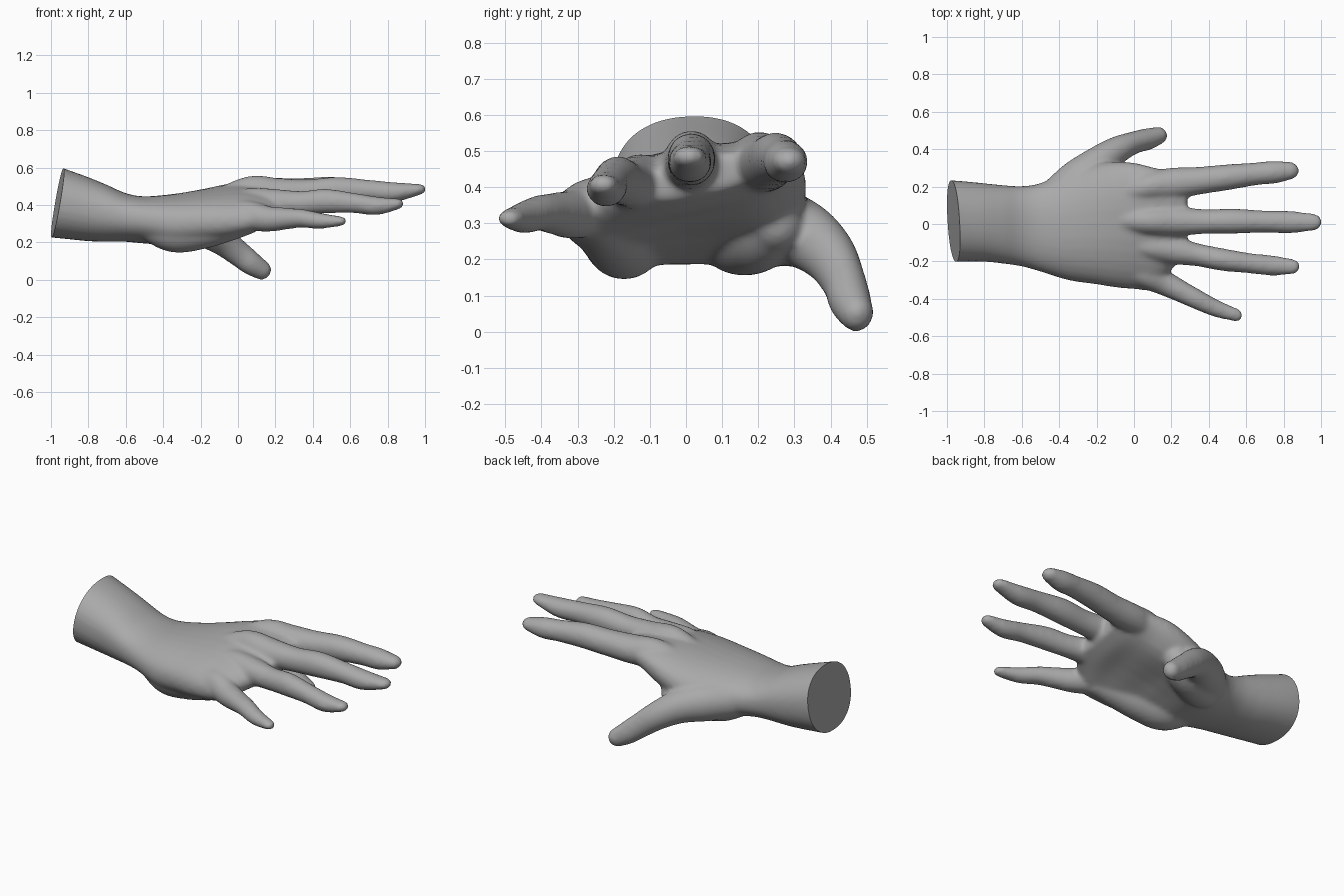
import bpy, bmesh, math
from mathutils import Vector

if "Cube" in bpy.data.objects:
    bpy.data.objects.remove(bpy.data.objects["Cube"])

SEG = 32


def spline(keys, steps=6):
    """Catmull-Rom interpolation through tuples of numbers."""
    pts = [Vector(k) for k in keys]
    out = []
    for i in range(len(pts) - 1):
        a, b, c, d = pts[max(i - 1, 0)], pts[i], pts[i + 1], pts[min(i + 2, len(pts) - 1)]
        for s in range(steps):
            t = s / steps
            out.append(0.5 * (2 * b + (c - a) * t + (2 * a - 5 * b + 4 * c - d) * t ** 2
                              + (3 * b - a - 3 * c + d) * t ** 3))
    return out + [pts[-1]]


def loft(bm, rings):
    """Closed skin over a list of rings of points."""
    vs = [[bm.verts.new(p) for p in r] for r in rings]
    for a, b in zip(vs, vs[1:]):
        for i in range(SEG):
            j = (i + 1) % SEG
            bm.faces.new((a[i], a[j], b[j], b[i]))
    bm.faces.new(vs[0][::-1])
    bm.faces.new(vs[-1])


def digit(bm, keys):
    """Tapered tube with a rounded tip; keys are x, y, z, half width, half height."""
    path = spline(keys)
    rings = []
    for i, p in enumerate(path):
        c = Vector(p[:3])
        d = (Vector(path[min(i + 1, len(path) - 1)][:3]) - Vector(path[max(i - 1, 0)][:3])).normalized()
        side = d.cross(Vector((0, 0, 1))).normalized()
        up = side.cross(d)
        caps = [0] if i < len(path) - 1 else [0, 20, 40, 60, 75, 85]
        for deg in caps:
            f = math.radians(deg)
            rings.append([c + d * p[3] * math.sin(f)
                          + (side * p[3] * math.cos(a) + up * p[4] * math.sin(a)) * math.cos(f)
                          for a in (2 * math.pi * k / SEG for k in range(SEG))])
    loft(bm, rings)


def palm(bm, keys):
    """Wrist and palm; keys are x, y centre, z centre, half width, half height, slope, hollow."""
    rings = []
    for x, yc, zc, hw, hh, slope, hollow in spline(keys):
        ring = []
        for k in range(SEG):
            a = 2 * math.pi * k / SEG
            ca, sa = math.cos(a), math.sin(a)
            u = math.copysign(abs(ca) ** 0.9, ca)
            v = math.copysign(abs(sa) ** 0.9, sa)
            z = zc + hh * v + slope * hw * u
            if v < 0:
                z += hollow * max(0, 1 - (u / 0.7) ** 2) * -v
            ring.append(Vector((x, yc + hw * u, z)))
        rings.append(ring)
    loft(bm, rings)


bm = bmesh.new()

# wrist and palm
palm(bm, [
    (-1.10, .017, .450, .220, .215, 0, 0),
    (-.95, .015, .412, .217, .191, 0, 0),
    (-.80, .008, .377, .210, .171, 0, 0),
    (-.70, -.002, .355, .210, .152, 0, 0),
    (-.60, -.012, .333, .215, .130, 0, 0),
    (-.50, -.018, .320, .237, .126, 0, 0),
    (-.35, -.010, .308, .291, .150, .02, .03),
    (-.20, .000, .330, .323, .150, .07, .05),
    (-.10, -.003, .350, .336, .146, .12, .06),
    (.00, -.010, .372, .338, .135, .17, .05),
    (.10, -.022, .391, .326, .110, .20, .03),
    (.20, .015, .416, .262, .080, .20, 0),
    (.285, .045, .430, .190, .050, .20, 0)])

# heel pad on the little finger side
digit(bm, [(-.5, -.13, .3, .08, .08), (-.35, -.165, .267, .11, .12), (-.2, -.19, .277, .105, .115),
           (-.05, -.22, .295, .09, .09), (.05, -.24, .31, .07, .07)])
# pad at the thumb root
digit(bm, [(-.48, .08, .3, .08, .08), (-.35, .14, .277, .11, .118), (-.2, .2, .277, .1, .112),
           (-.1, .25, .3, .075, .08)])

# index finger
digit(bm, [(-.25, .08, .38, .05, .05), (-.1, .14, .425, .06, .06), (.06, .195, .465, .075, .085),
           (.2, .215, .465, .085, .08), (.35, .232, .47, .074, .074), (.5, .25, .48, .069, .071),
           (.65, .268, .475, .061, .060), (.75, .277, .47, .061, .058), (.835, .285, .472, .048, .039)])
# middle finger
digit(bm, [(-.25, .02, .385, .05, .05), (-.1, .02, .43, .06, .06), (.07, .015, .465, .075, .09),
           (.22, .015, .465, .078, .078), (.38, .013, .468, .066, .069), (.53, .015, .478, .067, .072),
           (.7, .013, .475, .059, .059), (.83, .01, .468, .060, .054), (.96, .01, .482, .046, .032)])
# ring finger
digit(bm, [(-.25, -.05, .37, .05, .05), (-.1, -.08, .385, .06, .06), (.06, -.12, .407, .07, .083),
           (.2, -.14, .41, .075, .075), (.34, -.165, .41, .061, .064), (.47, -.19, .42, .060, .066),
           (.62, -.21, .41, .054, .054), (.74, -.222, .395, .054, .050), (.848, -.228, .405, .041, .031)])
# little finger
digit(bm, [(-.25, -.14, .34, .05, .05), (-.1, -.2, .345, .06, .06), (.04, -.26, .345, .075, .08),
           (.16, -.315, .325, .067, .069), (.26, -.365, .327, .058, .058), (.34, -.405, .328, .053, .050),
           (.44, -.452, .315, .046, .043), (.547, -.487, .313, .036, .027)])
# thumb
digit(bm, [(-.42, .14, .3, .1, .1), (-.3, .235, .293, .11, .11), (-.19, .325, .268, .092, .095),
           (-.09, .395, .212, .074, .080), (0, .435, .143, .060, .070), (.07, .453, .088, .059, .064),
           (.13, .472, .050, .048, .053)])

bmesh.ops.recalc_face_normals(bm, faces=bm.faces)
mesh = bpy.data.meshes.new("hand")
bm.to_mesh(mesh)
bm.free()
hand = bpy.data.objects.new("hand", mesh)
bpy.context.collection.objects.link(hand)

# fuse the parts into one soft skin
remesh = hand.modifiers.new("fuse", 'REMESH')
remesh.mode = 'VOXEL'
remesh.voxel_size = 0.011
smooth = hand.modifiers.new("soften", 'SMOOTH')
smooth.factor = 0.5
smooth.iterations = 14
graph = bpy.context.evaluated_depsgraph_get()
fused = bpy.data.meshes.new_from_object(hand.evaluated_get(graph))
hand.modifiers.clear()
hand.data = fused
bpy.data.meshes.remove(mesh)
fused.name = "hand"

# flat slanted cut at the wrist
bm = bmesh.new()
bm.from_mesh(fused)
cut = bmesh.ops.bisect_plane(bm, geom=bm.verts[:] + bm.edges[:] + bm.faces[:],
                             plane_co=(-.965, .02, .41), plane_no=(-.98, -.06, .17), clear_outer=True)
rim = [e for e in cut["geom_cut"] if isinstance(e, bmesh.types.BMEdge)]
bmesh.ops.holes_fill(bm, edges=rim, sides=0)
bmesh.ops.recalc_face_normals(bm, faces=bm.faces)
bm.to_mesh(fused)
bm.free()

# plain grey surface
grey = bpy.data.materials.new("plain grey")
grey.diffuse_color = (0.4, 0.4, 0.4, 1)
grey.use_nodes = True
grey.node_tree.nodes["Principled BSDF"].inputs["Base Color"].default_value = grey.diffuse_color
fused.materials.clear()
fused.materials.append(grey)

bpy.context.view_layer.objects.active = hand
hand.select_set(True)
bpy.ops.object.shade_smooth_by_angle(angle=math.radians(40))
